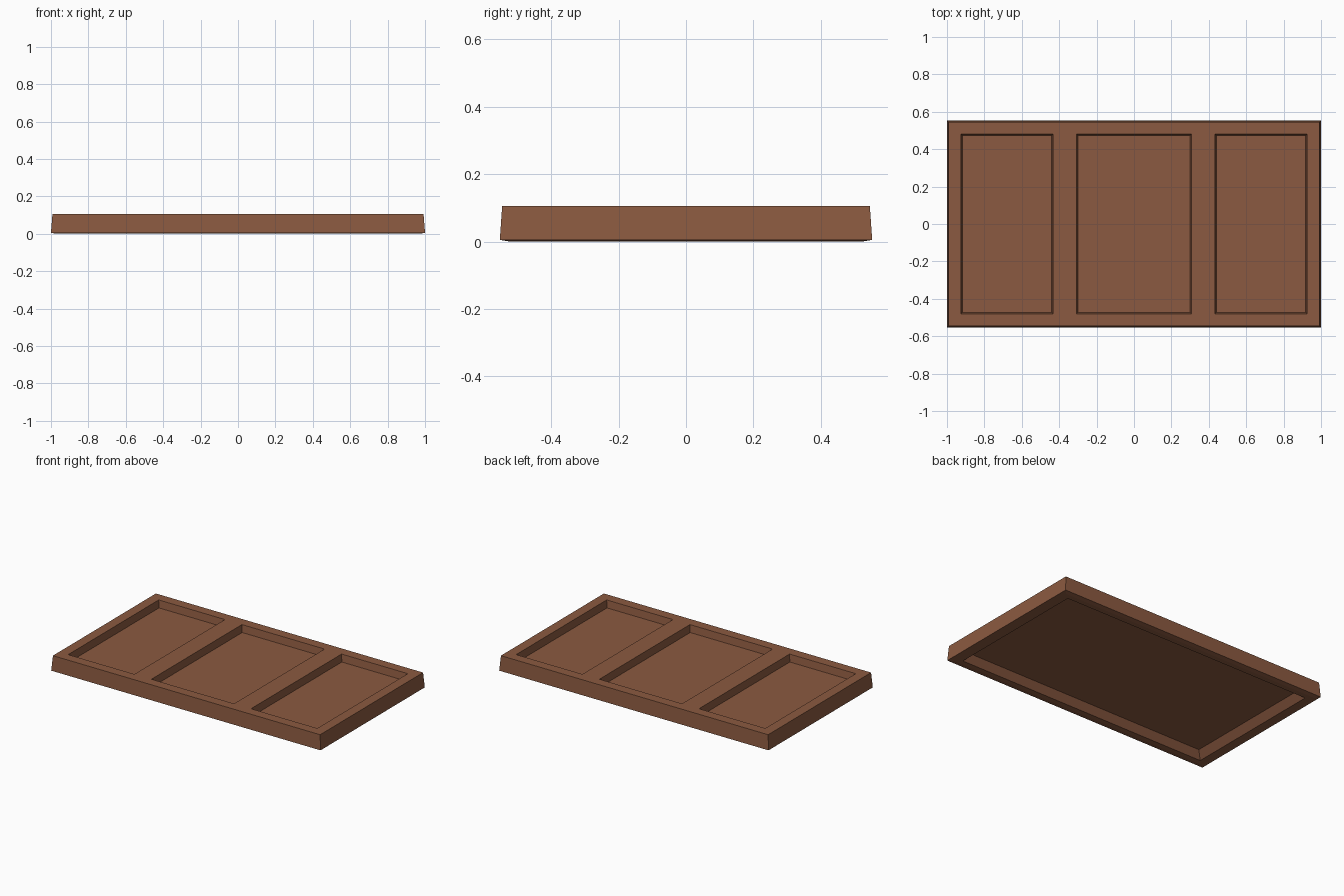
import bpy
import bmesh

cube = bpy.data.objects.get("Cube")
if cube:
    bpy.data.objects.remove(cube, do_unlink=True)

brown = bpy.data.materials.new("warm_brown")
brown.use_nodes = True
colour = (0.26, 0.102, 0.052, 1)
brown.diffuse_color = colour
brown.node_tree.nodes["Principled BSDF"].inputs["Base Color"].default_value = colour


def stacked_rectangles(name, rings, centre_x=0):
    """Closed solid skinned through rectangles given as (half x, half y, z)."""
    bm = bmesh.new()
    loops = [[bm.verts.new((centre_x + sx * hx, sy * hy, z))
              for sx, sy in ((-1, -1), (1, -1), (1, 1), (-1, 1))]
             for hx, hy, z in rings]
    for low, high in zip(loops, loops[1:]):
        for i in range(4):
            j = (i + 1) % 4
            bm.faces.new((low[i], low[j], high[j], high[i]))
    bm.faces.new(loops[0][::-1])
    bm.faces.new(loops[-1])
    bmesh.ops.recalc_face_normals(bm, faces=bm.faces)
    mesh = bpy.data.meshes.new(name)
    bm.to_mesh(mesh)
    bm.free()
    mesh.materials.append(brown)
    obj = bpy.data.objects.new(name, mesh)
    bpy.context.collection.objects.link(obj)
    return obj


# Tray body: recessed underside, foot rim, tapered outer walls
tray = stacked_rectangles("tray", [
    (0.89, 0.455, 0.045),
    (0.93, 0.49, 0.0),
    (0.972, 0.525, 0.0),
    (1.0, 0.553, 0.005),
    (0.992, 0.546, 0.105),
])

# Three compartments with slightly tapered walls
floor_z, rim_z, draft = 0.056, 0.105, 0.007
for centre, half in ((-0.679, 0.246), (0, 0.307), (0.679, 0.246)):
    cutter = stacked_rectangles("compartment_cutter", [
        (half - draft, 0.48 - draft, floor_z),
        (half, 0.48, rim_z),
        (half, 0.48, rim_z + 0.05),
    ], centre)
    cutter.hide_render = True
    cut = tray.modifiers.new("compartment", "BOOLEAN")
    cut.operation = "DIFFERENCE"
    cut.solver = "EXACT"
    cut.object = cutter

# Bake the cuts and discard the cutters
bpy.context.view_layer.update()
evaluated = tray.evaluated_get(bpy.context.evaluated_depsgraph_get())
finished = bpy.data.meshes.new_from_object(evaluated)
cutters = [m.object for m in tray.modifiers]
tray.modifiers.clear()
tray.data = finished
for cutter in cutters:
    bpy.data.objects.remove(cutter, do_unlink=True)
finished.materials.clear()
finished.materials.append(brown)
for face in finished.polygons:
    face.material_index = 0
    face.use_smooth = False
